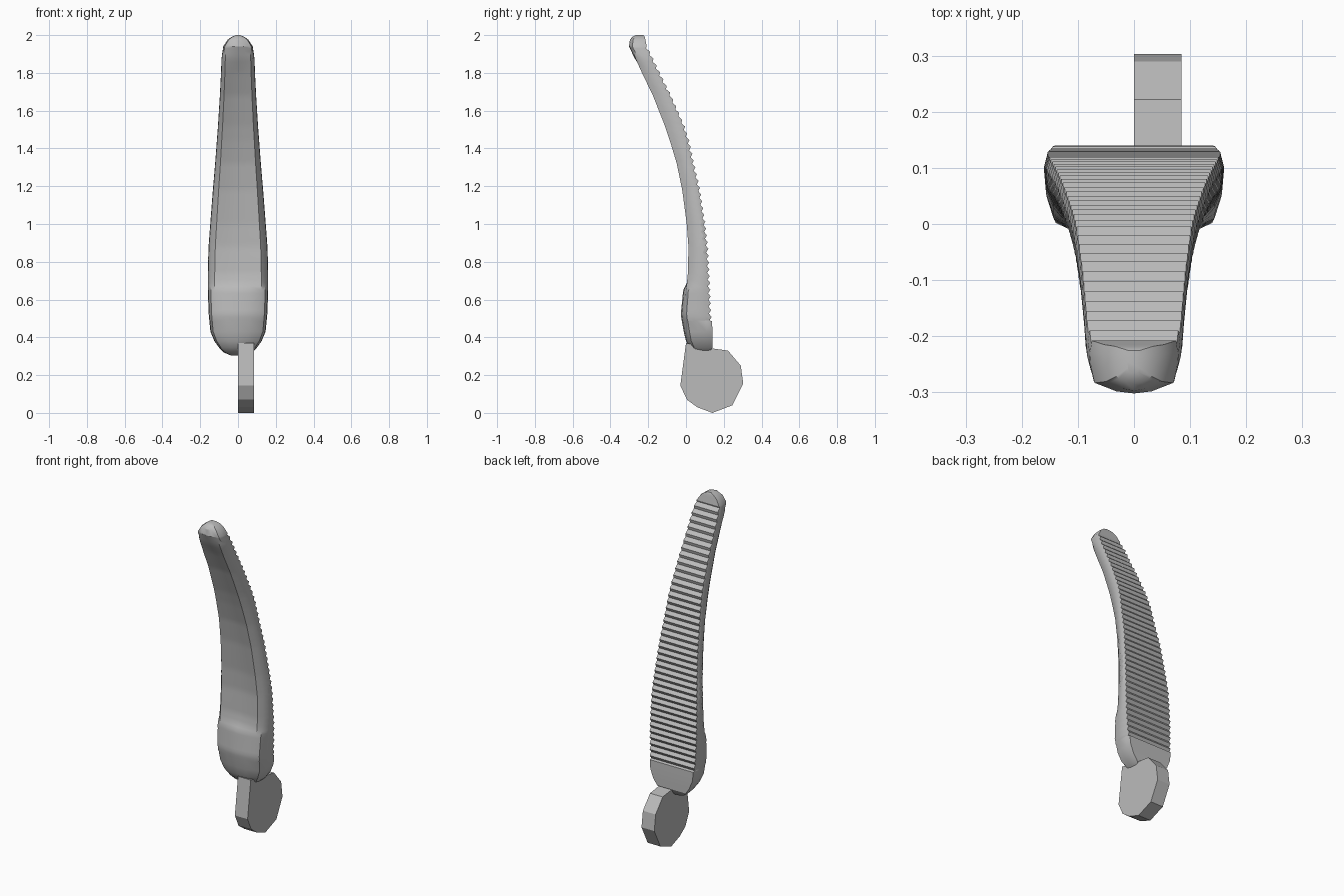
import bpy
import bmesh

default = bpy.data.objects.get("Cube")
if default:
    bpy.data.objects.remove(default, do_unlink=True)

grey = bpy.data.materials.new("plain_grey")
grey.use_nodes = True
colour = (0.5, 0.5, 0.5, 1)
grey.diffuse_color = colour
grey.node_tree.nodes["Principled BSDF"].inputs["Base Color"].default_value = colour


def finish(name, bm, smooth):
    """Turn a bmesh into a named, shaded object."""
    bmesh.ops.recalc_face_normals(bm, faces=bm.faces)
    mesh = bpy.data.meshes.new(name)
    bm.to_mesh(mesh)
    bm.free()
    mesh.materials.append(grey)
    obj = bpy.data.objects.new(name, mesh)
    bpy.context.collection.objects.link(obj)
    if smooth:
        bpy.ops.object.select_all(action='DESELECT')
        bpy.context.view_layer.objects.active = obj
        obj.select_set(True)
        bpy.ops.object.shade_smooth_by_angle(angle=0.5)
    return obj


# Lever outline: height, half width, front y, back y, rim offset from the front
outline = [
    (0.305, 0.04, 0.08, 0.11, 0.00),
    (0.32, 0.075, 0.045, 0.125, 0.01),
    (0.345, 0.10, 0.02, 0.14, 0.015),
    (0.38, 0.125, 0.00, 0.14, 0.02),
    (0.43, 0.146, -0.012, 0.14, 0.02),
    (0.52, 0.155, -0.028, 0.13, 0.02),
    (0.65, 0.16, -0.015, 0.125, 0.015),
    (0.69, 0.16, 0.005, 0.124, 0.00),
    (0.74, 0.16, 0.015, 0.121, -0.005),
    (0.88, 0.156, 0.021, 0.114, -0.008),
    (1.00, 0.147, 0.014, 0.10, -0.01),
    (1.18, 0.133, -0.010, 0.073, -0.01),
    (1.32, 0.121, -0.039, 0.041, -0.01),
    (1.44, 0.112, -0.075, 0.015, -0.01),
    (1.52, 0.106, -0.102, -0.01, -0.01),
    (1.68, 0.096, -0.165, -0.08, -0.01),
    (1.80, 0.09, -0.225, -0.14, -0.008),
    (1.88, 0.087, -0.273, -0.178, 0.004),
    (1.94, 0.078, -0.302, -0.208, 0.015),
    (1.975, 0.055, -0.297, -0.215, 0.015),
    (1.99, 0.035, -0.285, -0.218, 0.01),
    (2.00, 0.012, -0.265, -0.225, 0.00),
]


def sample(z):
    """Interpolate the outline at height z."""
    for a, b in zip(outline, outline[1:]):
        if z <= b[0]:
            t = (z - a[0]) / (b[0] - a[0])
            return [p + (q - p) * t for p, q in zip(a, b)]
    return list(outline[-1])


def ring(bm, row):
    """One closed horizontal section of the lever."""
    z, w, front, back, rim = row
    depth = back - front
    half = [
        (0.96 * w, back),
        (w, back - 0.2 * depth),
        (0.98 * w, back - 0.5 * depth),
        (0.9 * w, back - 0.8 * depth),
        (0.77 * w, front + rim),
        (0.4 * w, front + rim * 0.25),
    ]
    points = half + [(0, front)] + [(-x, y) for x, y in reversed(half)]
    return [bm.verts.new((x, y, z)) for x, y in points]


# Ribs: alternating crests and grooves up the back, plain ends above and below
low, high, teeth = 0.49, 1.93, 40
rows = [row for row in outline if row[0] < low]
rows.append(sample(low - 0.005))
rows[-1][3] = 0.138
for i in range(2 * teeth + 1):
    row = sample(low + (high - low) * i / (2 * teeth))
    row[3] += 0.004 if i % 2 else -0.009
    rows.append(row)
rows += [row for row in outline if row[0] > high]

bm = bmesh.new()
rings = [ring(bm, row) for row in rows]
for a, b in zip(rings, rings[1:]):
    for i in range(len(a)):
        j = (i + 1) % len(a)
        bm.faces.new((a[i], a[j], b[j], b[i]))
bm.faces.new(rings[0])
bm.faces.new(rings[-1])
finish("ribbed_lever", bm, True)

# Pivot lug: flat-sided plate, offset to one side under the lever
profile = [
    (0.00, 0.37), (-0.03, 0.145), (0.005, 0.07), (0.06, 0.03), (0.14, 0.0),
    (0.245, 0.04), (0.303, 0.155), (0.29, 0.25), (0.222, 0.33), (0.11, 0.345),
]
bm = bmesh.new()
plate = bm.faces.new([bm.verts.new((0, y, z)) for y, z in profile])
side = bmesh.ops.extrude_face_region(bm, geom=[plate])
moved = [v for v in side["geom"] if isinstance(v, bmesh.types.BMVert)]
bmesh.ops.translate(bm, verts=moved, vec=(0.085, 0, 0))
if not any(all(v.co.x < 0.001 for v in f.verts) for f in bm.faces):
    bm.faces.new([v for v in bm.verts if v.co.x < 0.001])
finish("pivot_lug", bm, False)
